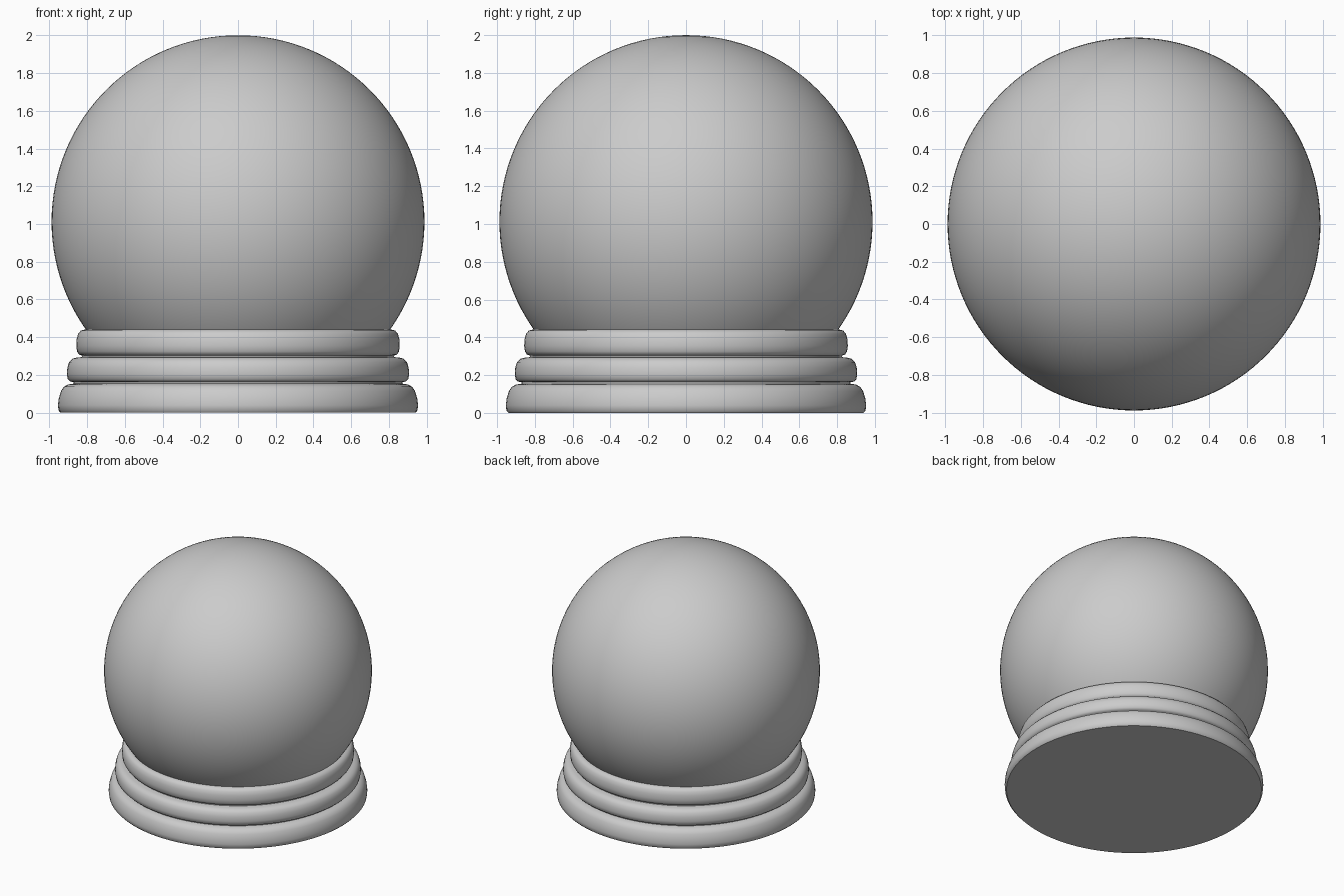
import bpy, bmesh, math

if "Cube" in bpy.data.objects:
    bpy.data.objects.remove(bpy.data.objects["Cube"])

SEGMENTS = 128


def finish(bm, name, angle=40):
    bmesh.ops.recalc_face_normals(bm, faces=bm.faces)
    mesh = bpy.data.meshes.new(name)
    bm.to_mesh(mesh)
    bm.free()
    obj = bpy.data.objects.new(name, mesh)
    bpy.context.collection.objects.link(obj)
    bpy.ops.object.select_all(action='DESELECT')
    obj.select_set(True)
    bpy.context.view_layer.objects.active = obj
    bpy.ops.object.shade_smooth_by_angle(angle=math.radians(angle))
    return obj


def lathe(name, profile):
    """Spin an (r, z) profile whose ends lie on the axis into a closed solid."""
    bm = bmesh.new()
    verts = [bm.verts.new((r, 0, z)) for r, z in profile]
    edges = [bm.edges.new(pair) for pair in zip(verts, verts[1:])]
    bmesh.ops.spin(bm, geom=verts + edges, cent=(0, 0, 0), axis=(0, 0, 1),
                   angle=2 * math.pi, steps=SEGMENTS)
    bmesh.ops.remove_doubles(bm, verts=bm.verts, dist=1e-5)
    return finish(bm, name)


# Glass globe
bm = bmesh.new()
bmesh.ops.create_uvsphere(bm, u_segments=SEGMENTS, v_segments=64, radius=0.988)
bmesh.ops.translate(bm, verts=bm.verts, vec=(0, 0, 1.012))
finish(bm, "globe")

# Stepped base: three rounded rings with narrow grooves between them
lathe("ringed_base", [
    (0, 0), (0.94, 0), (0.951, 0.012),
    (0.954, 0.04), (0.95, 0.075), (0.938, 0.115), (0.922, 0.138), (0.90, 0.15),
    (0.872, 0.154), (0.872, 0.162),
    (0.89, 0.166), (0.902, 0.178), (0.907, 0.205),
    (0.904, 0.24), (0.895, 0.268), (0.878, 0.286), (0.855, 0.292),
    (0.826, 0.295), (0.826, 0.303),
    (0.842, 0.308), (0.853, 0.325), (0.857, 0.355),
    (0.855, 0.39), (0.847, 0.418), (0.833, 0.435), (0.812, 0.441),
    (0.79, 0.441), (0, 0.441),
])
